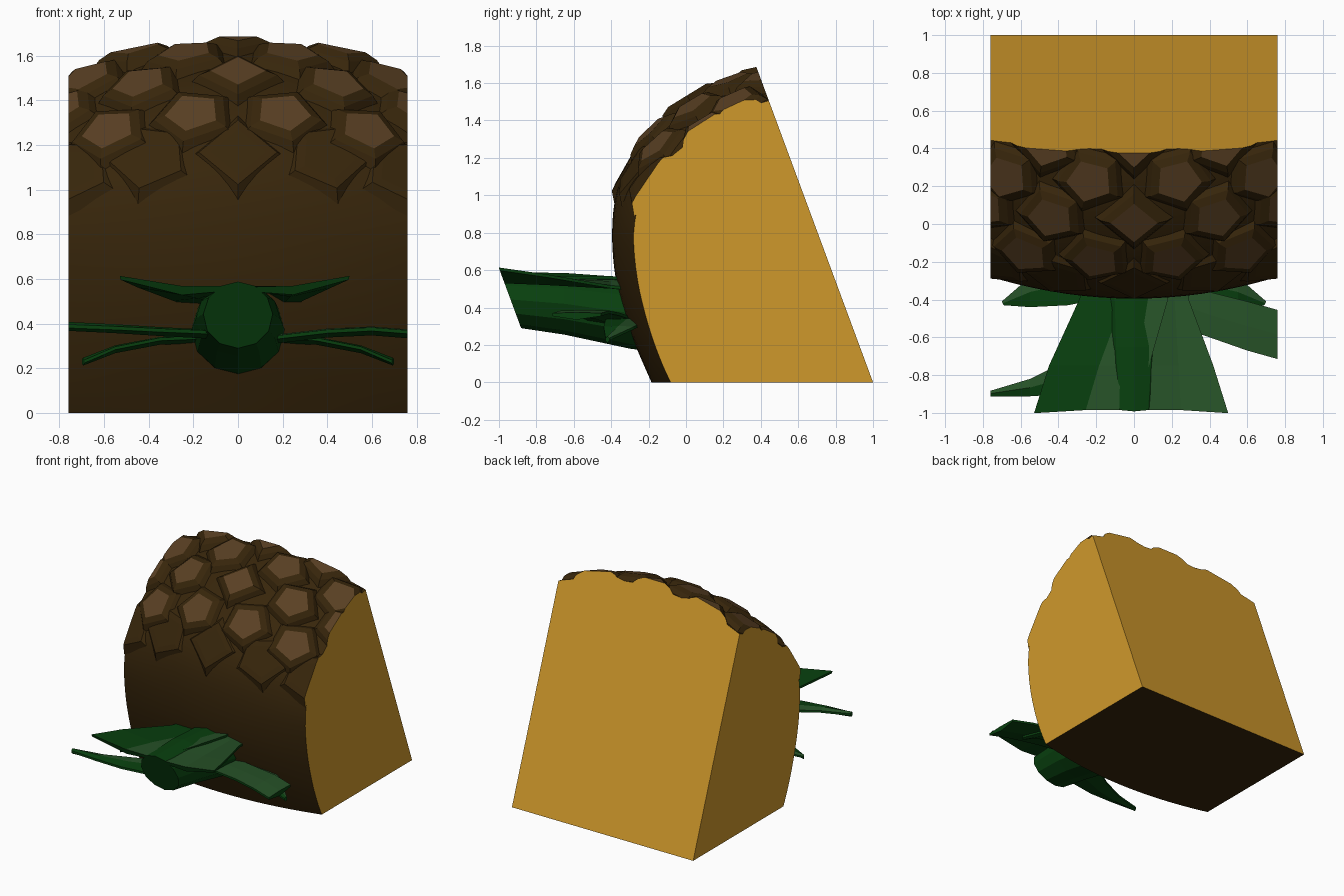
import bpy, bmesh, math
from mathutils import Vector as V

if "Cube" in bpy.data.objects:
    bpy.data.objects.remove(bpy.data.objects["Cube"])


def material(name, rgb):
    m = bpy.data.materials.new(name)
    m.diffuse_color = (*[(c / 255) ** 2.2 for c in rgb], 1)
    m.use_nodes = True
    m.node_tree.nodes["Principled BSDF"].inputs["Base Color"].default_value = m.diffuse_color
    return m


RIND = material("dark rind brown", (58, 42, 19))
SCALE = material("light scale brown", (90, 66, 40))
FLESH = material("golden flesh", (206, 151, 47))
GREEN = material("deep leaf green", (17, 66, 22))
PALE = material("pale leaf green", (43, 83, 44))

# Trimming planes of the chunk: (point, outward normal, is a flesh cut)
TILT = V((0, 0.938, 0.347))
PLANES = [(V((0.76, 0, 0)), V((1, 0, 0)), True), (V((-0.76, 0, 0)), V((-1, 0, 0)), True),
          (V((0, 1, 0)), TILT, True), (V((0, 0, 0)), V((0, 0, -1)), False),
          (V((0, -1, 0.61)), -TILT, False)]


def finish(name, bm, mats, cut_index=0, smooth=False):
    """Trim the part to the chunk, close the cuts and make the object."""
    bmesh.ops.recalc_face_normals(bm, faces=bm.faces)
    for point, normal, flesh in PLANES:
        cut = bmesh.ops.bisect_plane(bm, geom=bm.verts[:] + bm.edges[:] + bm.faces[:],
                                     plane_co=point, plane_no=normal, clear_outer=True)
        edges = [e for e in cut['geom_cut'] if isinstance(e, bmesh.types.BMEdge) and e.is_boundary]
        if edges:
            for f in bmesh.ops.edgenet_fill(bm, edges=edges)['faces']:
                f.material_index = cut_index if flesh else 0
                f.normal_update()
                if f.normal.dot(normal) < 0:
                    f.normal_flip()
    if not bm.faces:
        return
    mesh = bpy.data.meshes.new(name)
    bm.to_mesh(mesh)
    bm.free()
    for m in mats:
        mesh.materials.append(m)
    ob = bpy.data.objects.new(name, mesh)
    bpy.context.collection.objects.link(ob)
    if smooth:
        bpy.ops.object.select_all(action='DESELECT')
        ob.select_set(True)
        bpy.context.view_layer.objects.active = ob
        bpy.ops.object.shade_smooth_by_angle(angle=math.radians(30))


def loft(rings):
    """Closed solid through a list of equally sized rings."""
    bm = bmesh.new()
    rows = [[bm.verts.new(p) for p in r] for r in rings]
    n = len(rows[0])
    for a, b in zip(rows, rows[1:]):
        for i in range(n):
            bm.faces.new((a[i], a[(i + 1) % n], b[(i + 1) % n], b[i]))
    bm.faces.new(rows[0])
    bm.faces.new(rows[-1])
    return bm


# Body profile (y, z) in the middle and at the sides
MID = [(-.13, -.12), (-.22, .08), (-.31, .3), (-.375, .55), (-.395, .8), (-.37, 1.02),
       (-.29, 1.2), (-.15, 1.36), (.02, 1.49), (.2, 1.58), (.4, 1.64), (.65, 1.69)]
SIDE = [(-.02, -.12), (-.12, .08), (-.2, .3), (-.26, .55), (-.28, .8), (-.24, 1.0),
        (-.17, 1.12), (-.04, 1.24), (.1, 1.34), (.24, 1.42), (.42, 1.5), (.65, 1.55)]


def spline(pts, t):
    i = min(max(int(t), 0), len(pts) - 2)
    u = t - i
    a, b, c, d = [V(pts[min(max(k, 0), len(pts) - 1)]) for k in range(i - 1, i + 3)]
    return 0.5 * (2 * b + (c - a) * u + (2 * a - 5 * b + 4 * c - d) * u ** 2
                  + (3 * b - a - 3 * c + d) * u ** 3)


def surface(x, t):
    p = spline(MID, t).lerp(spline(SIDE, t), (x / 0.76) ** 2)
    return V((x, p.x, p.y))


# Rind body with golden cut faces
rings = []
for i in range(21):
    x = -0.9 + 0.09 * i
    ring = [surface(x, k / 4) for k in range(45)]
    rings.append(ring + [V((x, 1.4, 1.6)), V((x, 1.4, -0.12))])
finish("body", loft(rings), [RIND, FLESH], 1, True)


def scale(name, x, t, sides, height, pale, turn):
    """Raised scale: wide dark foot and a small flat top."""
    c = surface(x, t)
    du = (surface(x + .02, t) - surface(x - .02, t)).normalized()
    dv = (surface(x, t + .1) - surface(x, t - .1)).normalized()
    n = du.cross(dv).normalized()

    def ring(r, h):
        out = []
        for k in range(sides):
            a = math.tau * k / sides + turn
            out.append(c + n * h + r * (du * math.cos(a) + dv * math.sin(a) * .95))
        return out
    bm = loft([ring(.235, -.045), ring(.175, height * .5), ring(.125, height)])
    bm.faces.ensure_lookup_table()
    if pale:
        bm.faces[-1].material_index = 1
    finish(name, bm, [RIND, SCALE, FLESH], 2)


# Staggered rows: position along the profile, x positions, height, pale top
ROWS = [(10.1, (0, .45), .05, True), (9.2, (.23, .67), .045, True),
        (8.05, (0, .43, .79), .045, True), (6.8, (.2, .57), .035, True),
        (5.8, (0, .4, .74), .008, False)]
for r, (t, xs, h, pale) in enumerate(ROWS):
    for x in xs:
        for s in ((1, -1) if x else (1,)):
            sides = 5 if x else 4
            turn = math.pi / 2 + (0 if x == 0 else math.pi + s * .25)
            scale(f"scale_{r}_{x}_{s}", s * x, t - (.15 if x > .5 and r > 2 else 0),
                  sides, h, pale, turn)

# Crown core: a tapered faceted stub
core = []
for y, z, rx, rz in [(0, .34, .2, .2), (-.3, .37, .21, .19), (-.65, .42, .19, .165), (-1.15, .46, .13, .13)]:
    core.append([V((rx * math.cos(math.tau * k / 12), y, z + rz * math.sin(math.tau * k / 12)))
                 for k in range(12)])
finish("crown_core", loft(core), [GREEN])


def leaf(name, stations, thick, sag, mats, pale_side=0):
    """Blade from pairs of edge points; one side of its top may be pale."""
    rings = []
    for a, b in stations:
        a, b = V(a), V(b)
        m = (a + b) / 2 - V((0, 0, sag * (a - b).length))
        up = V((0, 0, thick / 2))
        rings.append([a + up * .4, m + up, b + up * .4, b - up * .4, m - up, a - up * .4])
    bm = loft(rings)
    bmesh.ops.recalc_face_normals(bm, faces=bm.faces)
    bm.faces.ensure_lookup_table()
    for i in range(len(stations) - 1):
        for k in (0, 1):
            if pale_side == 2 or pale_side == 1 and k == 0:
                bm.faces[i * 6 + k].material_index = 1
    finish(name, bm, mats)


G = [GREEN, PALE]
# Upper pair of broad leaves
leaf("upper_leaf_left", [((.12, -.1, .53), (-.2, -.1, .48)), ((.18, -.4, .56), (-.29, -.4, .51)),
                         ((.08, -.75, .56), (-.45, -.75, .57)), ((-.02, -1.1, .56), (-.56, -1.1, .62))],
     .04, .06, G, 1)
leaf("upper_leaf_right", [((.25, -.1, .48), (.08, -.1, .52)), ((.29, -.4, .51), (.14, -.4, .55)),
                          ((.42, -.75, .57), (.05, -.75, .555)), ((.53, -1.1, .62), (-.02, -1.1, .555))],
     .04, .06, G, 2)
# Middle leaves
leaf("middle_leaf_right", [((.1, -.25, .33), (.1, -.5, .33)), ((.4, -.36, .365), (.4, -.6, .365)),
                           ((.6, -.41, .375), (.6, -.67, .375)), ((.85, -.48, .355), (.85, -.74, .355))],
     .04, .03, G, 2)
leaf("middle_leaf_left", [((-.1, -.55, .36), (-.1, -.85, .36)), ((-.35, -.72, .37), (-.35, -.9, .37)),
                          ((-.55, -.82, .38), (-.55, -.912, .38)), ((-.8, -.895, .39), (-.8, -.912, .39))],
     .04, .03, G, 1)
# Lower drooping leaves
for s, side in ((1, "right"), (-1, "left")):
    leaf(f"lower_leaf_{side}", [((s * .1, -.15, .34), (s * .1, -.38, .34)),
                                ((s * .35, -.2, .33), (s * .35, -.43, .33)),
                                ((s * .55, -.28, .29), (s * .55, -.44, .29)),
                                ((s * .7, -.41, .23), (s * .69, -.43, .23))], .035, .03, G, 1)
